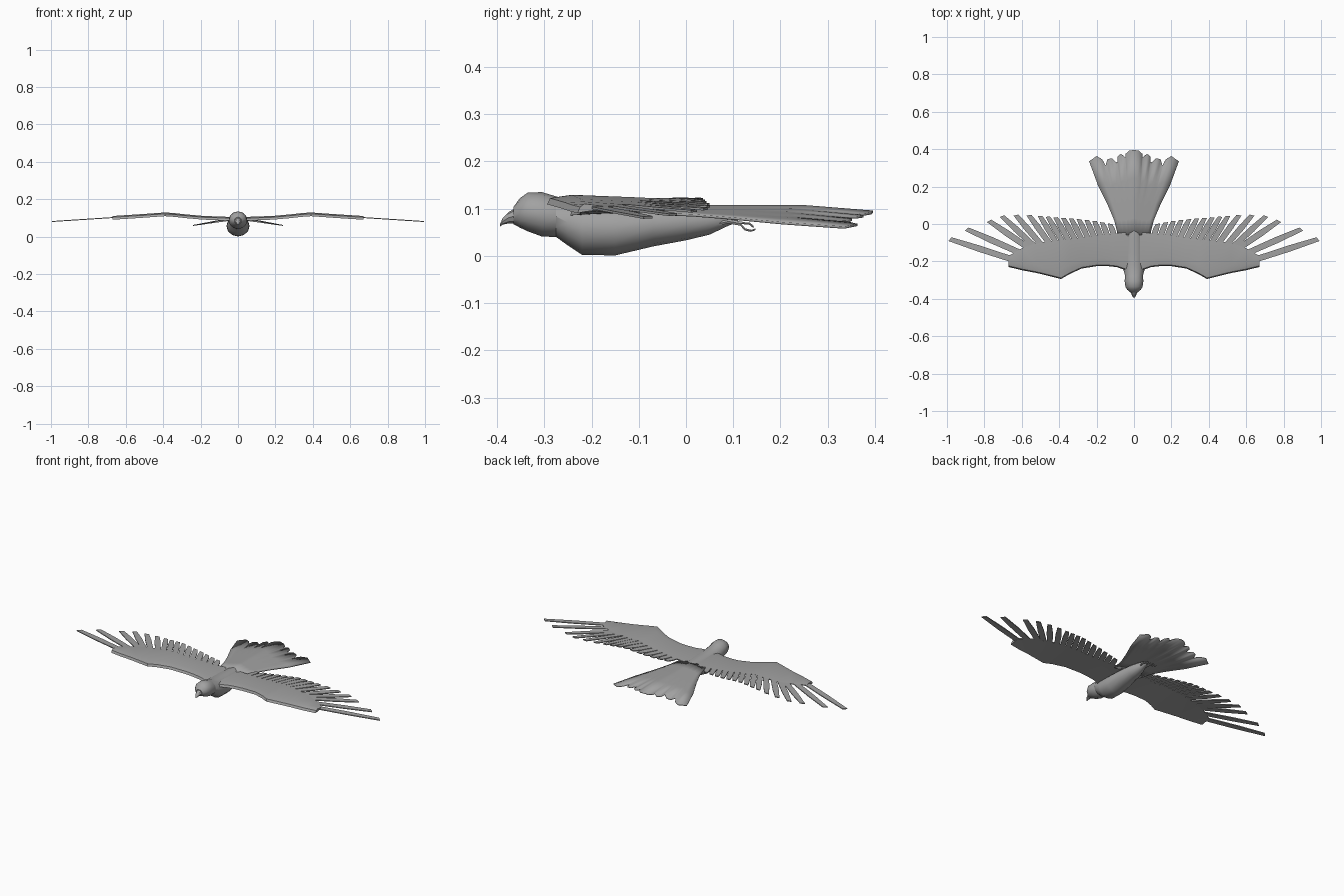
import bpy
import bmesh
import math
from mathutils import Vector

cube = bpy.data.objects.get("Cube")
if cube:
    bpy.data.objects.remove(cube, do_unlink=True)

grey = bpy.data.materials.new("plumage grey")
grey.use_nodes = True
grey.diffuse_color = (0.36, 0.36, 0.36, 1)
grey.node_tree.nodes["Principled BSDF"].inputs["Base Color"].default_value = (0.36, 0.36, 0.36, 1)


def finish(bm, name, angle=35):
    """Turn a bmesh into a shaded object with the plumage material."""
    bmesh.ops.remove_doubles(bm, verts=bm.verts, dist=0.0002)
    bmesh.ops.recalc_face_normals(bm, faces=bm.faces)
    mesh = bpy.data.meshes.new(name)
    bm.to_mesh(mesh)
    bm.free()
    obj = bpy.data.objects.new(name, mesh)
    bpy.context.collection.objects.link(obj)
    mesh.materials.append(grey)
    bpy.ops.object.select_all(action='DESELECT')
    obj.select_set(True)
    bpy.context.view_layer.objects.active = obj
    bpy.ops.object.shade_smooth_by_angle(angle=math.radians(angle))
    return obj


def loft(bm, rings):
    """Skin closed rings of equal length and cap both ends."""
    loops = [[bm.verts.new(p) for p in ring] for ring in rings]
    n = len(loops[0])
    for a, b in zip(loops, loops[1:]):
        for i in range(n):
            j = (i + 1) % n
            bm.faces.new((a[i], a[j], b[j], b[i]))
    bm.faces.new(loops[0])
    bm.faces.new(loops[-1])


def body_rings(rows, sides=12):
    """Rows hold y, bottom, top and half width."""
    rings = []
    for y, low, high, w in rows:
        mid, r = (low + high) / 2, (high - low) / 2
        turns = [2 * math.pi * i / sides for i in range(sides)]
        rings.append([(w * math.cos(t), y, mid + r * math.sin(t)) for t in turns])
    return rings


def interpolate(x, table):
    for (x0, z0), (x1, z1) in zip(table, table[1:]):
        if x <= x1:
            return z0 + (z1 - z0) * (x - x0) / (x1 - x0)
    return table[-1][1]


# Body, head and beak
bm = bmesh.new()
loft(bm, body_rings([
    (-.275, .04, .126, .048), (-.25, .022, .119, .055), (-.22, .002, .115, .06),
    (-.15, .001, .112, .062), (-.07, .02, .11, .054), (0, .033, .106, .043),
    (.05, .045, .1, .029), (.09, .064, .092, .015), (.11, .072, .084, .004)]))
finish(bm, "body")
bm = bmesh.new()
loft(bm, body_rings([
    (-.365, .067, .104, .02), (-.352, .06, .122, .036), (-.335, .052, .134, .046),
    (-.305, .041, .135, .05), (-.275, .04, .126, .048), (-.24, .05, .115, .04)]))
finish(bm, "head")
bm = bmesh.new()
loft(bm, body_rings([
    (-.394, .062, .067, .002), (-.388, .066, .08, .008),
    (-.375, .069, .093, .014), (-.36, .068, .102, .019)], 8))
finish(bm, "beak")

# Height of the wing's upper surface along the span
WING_TOP = [(0, .104), (.09, .107), (.19, .111), (.28, .119), (.38, .13),
            (.52, .12), (.66, .111), (.8, .102), (1, .089)]
# Span position, leading edge, trailing edge
WING = [(0, -.25, -.04), (.05, -.245, -.045), (.09, -.231, -.05), (.14, -.225, -.055),
        (.19, -.224, -.06), (.28, -.238, -.072), (.345, -.268, -.08), (.39, -.294, -.087),
        (.52, -.262, -.1), (.6, -.247, -.13), (.67, -.23, -.17)]
# Feather root x, root y, tip x, tip y, width
FEATHERS = [(.58, -.212, .99, -.079, .034), (.55, -.18, .9, -.025, .034),
            (.53, -.15, .78, .02, .034), (.51, -.14, .71, .046, .033),
            (.48, -.13, .635, .052, .033), (.44, -.12, .565, .052, .033)]
for i in range(10):
    s = i / 9
    FEATHERS.append((.41 - .31 * s, -.11 + .03 * s, .505 - .375 * s,
                     .047 - .03 * s - .035 * max(0, s - .7), .031))


def blade(bm, side, x0, y0, x1, y1, width):
    """A thin straight feather with an obliquely cut tip."""
    root, tip = Vector((x0, y0)), Vector((x1, y1))
    along = (tip - root).normalized()
    across = Vector((along.y, -along.x)) * width / 2
    mid = root.lerp(tip, .6)
    pts = [root - across * .9, root + across * .9, mid + across, tip + across * .7,
           tip - across * .7 - along * width * .35, mid - across]
    rings = []
    for drop in (.006, .011):
        rings.append([(side * p.x, p.y, interpolate(p.x, WING_TOP) - drop) for p in pts])
    loft(bm, rings)


for side, word in ((1, "left"), (-1, "right")):
    # Wing surface, thick in front and thin behind
    bm = bmesh.new()
    rings = []
    for x, lead, trail in WING:
        top = interpolate(x, WING_TOP)
        quarter = lead + (trail - lead) * .25
        section = [(lead, top - .02), (lead + .006, top - .007), (quarter, top),
                   (trail, top - .006), (trail, top - .011), (quarter, top - .017)]
        rings.append([(side * x, y, z) for y, z in section])
    loft(bm, rings)
    finish(bm, word + "_wing")

    # Flight feathers
    bm = bmesh.new()
    for f in FEATHERS:
        blade(bm, side, *f)
    finish(bm, word + "_flight_feathers")

    # Leg and toes
    bm = bmesh.new()

    def rod(points, radius):
        rings = []
        for x, y, z in points:
            turns = [math.tau * k / 6 for k in range(6)]
            rings.append([(side * x + radius * math.cos(t), y + radius * .3 * math.sin(t),
                           z + radius * math.sin(t)) for t in turns])
        loft(bm, rings)

    rod([(.014, .06, .066), (.018, .09, .073), (.02, .118, .068)], .005)
    for spread in (-.012, 0, .012):
        rod([(.02, .113, .069), (.02 + spread * .6, .125, .056),
             (.02 + spread, .138, .053), (.02 + spread, .147, .056)], .0025)
    rod([(.02, .115, .07), (.02, .135, .068), (.02, .143, .061)], .0025)
    finish(bm, word + "_foot")

# Tail fan: end points of the feather tips and notches, outward from the middle
TIPS = [(0, .396), (.025, .392), (.045, .375), (.047, .355), (.07, .376), (.088, .36),
        (.09, .325), (.12, .352), (.143, .345), (.152, .312), (.17, .345),
        (.2, .363), (.24, .335)]
FAN = [(0, .36), (.2, .44), (.4, .58), (.67, .8), (1, 1)]
bm = bmesh.new()
outline = [(-x, y) for x, y in TIPS[:0:-1]] + TIPS
columns = []
for xe, ye in outline:
    column = []
    for t, spread in FAN:
        x, y = xe * spread, -.06 + (ye + .06) * t
        z = .108 - .19 * abs(x) - .012 * max(0, t - .7) / .3 * (1 - abs(xe) / .24)
        column.append(bm.verts.new((x, y, z)))
    columns.append(column)
for a, b in zip(columns, columns[1:]):
    for i in range(len(FAN) - 1):
        bm.faces.new((a[i], b[i], b[i + 1], a[i + 1]))
tail = finish(bm, "tail")
thick = tail.modifiers.new("thickness", 'SOLIDIFY')
thick.thickness = .005
thick.offset = -1
